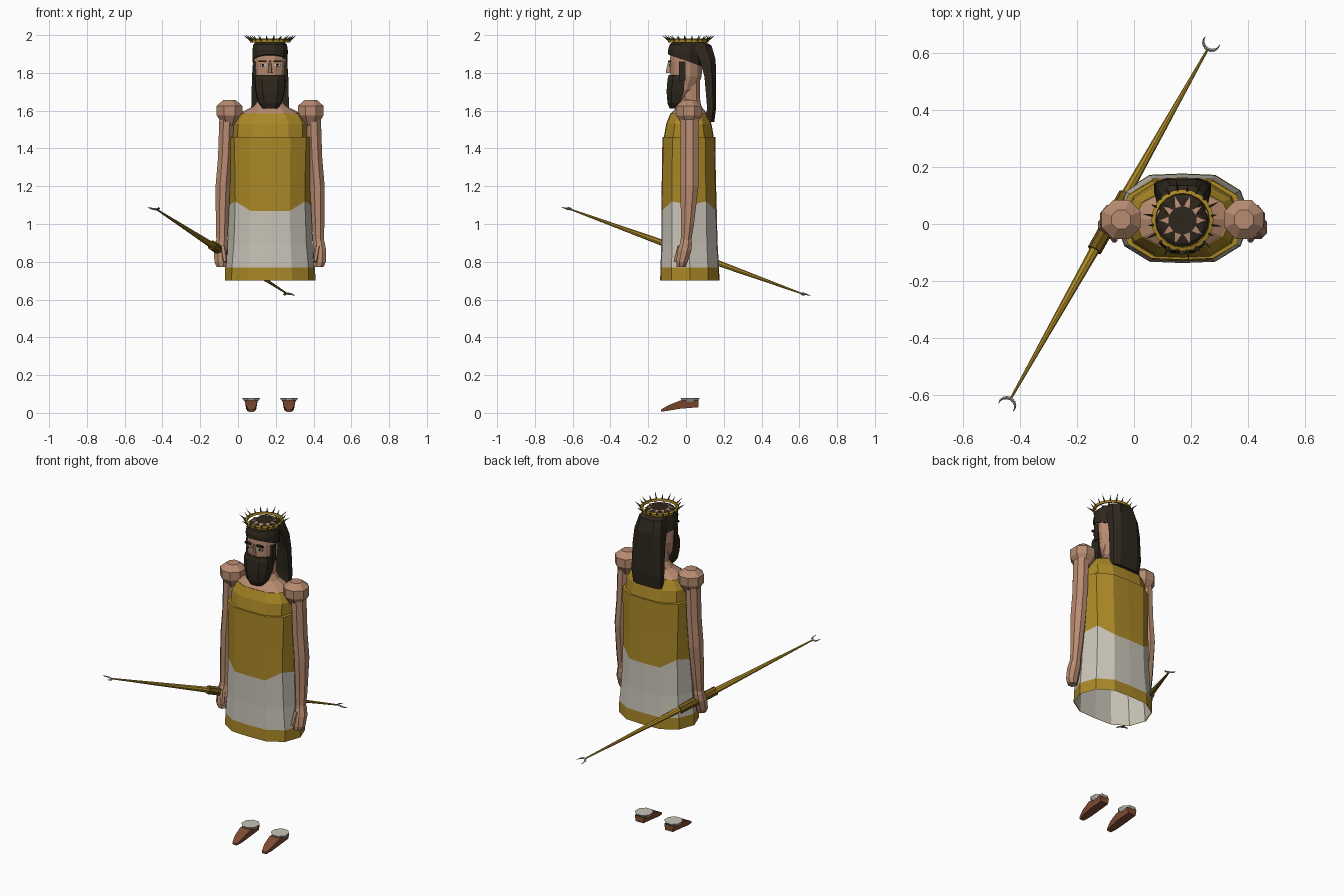
import bpy, bmesh, math
from mathutils import Vector, Matrix

if "Cube" in bpy.data.objects:
    bpy.data.objects.remove(bpy.data.objects["Cube"])

CX = 0.17  # body centre line


def mat(name, rgb):
    m = bpy.data.materials.new(name)
    m.diffuse_color = (*rgb, 1)
    m.use_nodes = True
    m.node_tree.nodes["Principled BSDF"].inputs["Base Color"].default_value = m.diffuse_color
    return m


GOLD = mat("gold cloth", (0.40, 0.245, 0.02))
WHITE = mat("white linen", (0.58, 0.55, 0.48))
SKIN = mat("skin", (0.48, 0.26, 0.165))
HAIR = mat("dark hair", (0.027, 0.02, 0.012))
LEATHER = mat("brown leather", (0.21, 0.07, 0.032))
THORN = mat("thorn green", (0.05, 0.055, 0.014))
GRIP = mat("dark grip", (0.15, 0.085, 0.008))
SILVER = mat("silver", (0.40, 0.40, 0.40))


def finish(name, bm, mats, flip=False):
    bmesh.ops.recalc_face_normals(bm, faces=bm.faces)
    if flip:
        bmesh.ops.reverse_faces(bm, faces=bm.faces)
    me = bpy.data.meshes.new(name)
    bm.to_mesh(me)
    bm.free()
    for m in mats:
        me.materials.append(m)
    ob = bpy.data.objects.new(name, me)
    bpy.context.collection.objects.link(ob)
    return ob


def ngon(n):
    return [(math.cos(2 * math.pi * (i + .5) / n), math.sin(2 * math.pi * (i + .5) / n)) for i in range(n)]


def loft(name, rings, sec, mats, seg=None, bottom=True, top=True, zf=None, flip=False):
    """Skin rings (cx, cy, z, rx, ry); seg = material index per band; zf shifts z by ring and section."""
    bm = bmesh.new()
    loops = []
    for k, (cx, cy, z, rx, ry) in enumerate(rings):
        loops.append([bm.verts.new((cx + rx * u, cy + ry * v, z + (zf(k, u, v) if zf else 0))) for u, v in sec])
    n = len(sec)
    for k in range(len(rings) - 1):
        for i in range(n):
            j = (i + 1) % n
            f = bm.faces.new((loops[k][i], loops[k][j], loops[k + 1][j], loops[k + 1][i]))
            f.material_index = seg[k] if seg else 0
    if bottom:
        bm.faces.new(loops[0][::-1])
    if top:
        bm.faces.new(loops[-1]).material_index = seg[-1] if seg else 0
    return finish(name, bm, mats, flip)


def add_rod(bm, p0, p1, r0, r1, n=6):
    p0, p1 = Vector(p0), Vector(p1)
    d = p1 - p0
    M = Matrix.Translation((p0 + p1) / 2) @ d.to_track_quat('Z', 'Y').to_matrix().to_4x4()
    bmesh.ops.create_cone(bm, cap_ends=True, segments=n, radius1=r0, radius2=r1, depth=d.length, matrix=M)


def rod(name, p0, p1, r0, r1, m, n=6):
    bm = bmesh.new()
    add_rod(bm, p0, p1, r0, r1, n)
    return finish(name, bm, [m])


def box(name, c, s, m):
    bm = bmesh.new()
    bmesh.ops.create_cube(bm, size=1, matrix=Matrix.Translation(c) @ Matrix.Diagonal((*s, 1)))
    return finish(name, bm, [m])


OCT, HEX = ngon(8), ngon(6)
BODY = [(0, -1), (.48, -.97), (.85, -.62), (1, 0), (.85, .62), (.48, .97),
        (0, 1), (-.48, .97), (-.85, .62), (-1, 0), (-.85, -.62), (-.48, -.97)]


# tunic: gold hem, white skirt, gold top with a dipping lower edge, stepped bodice
def waist_dip(k, u, v):
    return (0.05 if .8 < abs(u) < .9 else 0.03 if abs(u) > .9 else 0) if k == 3 else 0


loft("tunic", [(CX, .02, .70, .24, .157), (CX, .02, .77, .238, .155), (CX, .018, .90, .225, .149),
               (CX, .016, 1.07, .217, .147), (CX, .015, 1.25, .218, .143), (CX, .015, 1.46, .224, .14),
               (CX, .015, 1.461, .203, .132), (CX, .015, 1.53, .20, .12), (CX, .015, 1.585, .168, .098)],
     BODY, [GOLD, WHITE], [0, 1, 1, 0, 0, 0, 0, 0], bottom=False, zf=waist_dip)
loft("tunic_lining", [(CX, .02, .701, .235, .153), (CX, .018, .90, .219, .144), (CX, .015, 1.25, .21, .137)],
     BODY, [WHITE], bottom=False, flip=True)

# shoulders, neck and head
loft("neck", [(CX, .015, 1.583, .167, .097), (CX, .02, 1.625, .085, .06), (CX, .025, 1.66, .06, .05),
              (CX, .025, 1.76, .06, .05)], BODY, [SKIN])
loft("head", [(CX, -.035, 1.66, .04, .04), (CX, -.015, 1.71, .07, .07), (CX, 0, 1.78, .085, .086),
              (CX, 0, 1.86, .09, .088), (CX, 0, 1.93, .085, .083)], ngon(12), [SKIN])
loft("nose", [(CX, -.085, 1.80, .017, .022), (CX, -.085, 1.808, .015, .022), (CX, -.085, 1.865, .007, .008)],
     [(-1, 1), (1, 1), (0.4, -1), (-0.4, -1)], [SKIN])


# hair cap (lower at the back), long back hair and beard
def fringe(k, u, v):
    return -.033 * v if k == 0 else 0


loft("hair_cap", [(CX, -.003, 1.865, .096, .094), (CX, -.003, 1.92, .097, .095), (CX, 0, 1.95, .092, .09),
                  (CX, .005, 1.967, .075, .074), (CX, .01, 1.974, .046, .046)], ngon(12), [HAIR], zf=fringe)
loft("back_hair", [(CX, .125, 1.54, .094, .025), (CX, .133, 1.62, .10, .027), (CX, .125, 1.78, .096, .034),
                   (CX, .11, 1.87, .09, .047), (CX, .08, 1.945, .075, .055), (CX, .05, 1.97, .055, .04)],
     [(-1, -.8), (-.5, -.3), (.5, -.3), (1, -.8), (1, .4), (.6, 1), (-.6, 1), (-1, .4)], [HAIR])
loft("beard", [(CX, -.065, 1.612, .04, .022), (CX, -.065, 1.64, .062, .033), (CX, -.058, 1.70, .078, .045),
               (CX, -.052, 1.765, .084, .046), (CX, -.05, 1.79, .078, .042)],
     [(-.5, -1), (.5, -1), (.95, -.4), (1, 1), (-1, 1), (-.95, -.4)], [HAIR])
for s, side in ((-1, "left"), (1, "right")):
    X = lambda d: CX + s * d
    # facial details
    box(side + "_sideburn", (X(.083), -.02, 1.81), (.016, .034, .10), HAIR)
    box(side + "_brow", (X(.04), -.087, 1.862), (.042, .014, .009), HAIR)
    box(side + "_eye", (X(.038), -.084, 1.84), (.032, .009, .014), WHITE)
    box(side + "_pupil", (X(.038), -.088, 1.84), (.012, .006, .013), HAIR)
    # faceted shoulder ball flowing into the arm
    loft(side + "_shoulder", [(X(.215), .017, 1.52, .035, .038), (X(.215), .016, 1.575, .074, .074),
                              (X(.215), .016, 1.625, .074, .074), (X(.215), .016, 1.656, .036, .036)],
         OCT, [SKIN])
    loft(side + "_arm", [(X(.255), 0, .91, .032, .03), (X(.254), .008, 1.0, .036, .037),
                         (X(.25), .018, 1.2, .042, .052), (X(.238), .018, 1.35, .041, .052),
                         (X(.23), .018, 1.56, .042, .052)], OCT, [SKIN])
    # hand with thumb
    loft(side + "_hand", [(X(.257), -.025, .772, .028, .026), (X(.262), -.022, .80, .036, .033),
                          (X(.262), -.008, .86, .038, .04), (X(.258), 0, .90, .034, .034),
                          (X(.255), 0, .925, .03, .029)], OCT, [SKIN])
    rod(side + "_thumb", (X(.25), -.03, .88), (X(.238), -.056, .80), .017, .011, SKIN)
    # shoe: sloping wedge with a pale cuff
    bm = bmesh.new()
    prof = [(.066, .03, .066, .032), (-.03, .022, .066, .034), (-.09, .012, .042, .028), (-.132, .006, .018, .016)]
    loops = [[bm.verts.new((X(.10) + a * w, y, z)) for a, z in ((-.8, z0), (.8, z0), (1, z1), (-1, z1))]
             for y, z0, z1, w in prof]
    for a, b in zip(loops, loops[1:]):
        for i in range(4):
            bm.faces.new((a[i], a[(i + 1) % 4], b[(i + 1) % 4], b[i]))
    bm.faces.new(loops[0])
    bm.faces.new(loops[-1])
    finish(side + "_shoe", bm, [LEATHER])
    loft(side + "_shoe_cuff", [(X(.10), .02, .058, .036, .042), (X(.10), .022, .078, .052, .055)], OCT, [WHITE])

# crown: gold ring, two rows of thorns and a pale star on the scalp
bm = bmesh.new()
N = 20
rim = [[bm.verts.new((CX + r * math.cos(t), .013 + r * math.sin(t), z))
        for r, z in ((.092, 1.967), (.107, 1.962), (.109, 1.976), (.095, 1.981))]
       for t in [2 * math.pi * i / N for i in range(N)]]
for i in range(N):
    a, b = rim[i], rim[(i + 1) % N]
    for j in range(4):
        bm.faces.new((a[j], a[(j + 1) % 4], b[(j + 1) % 4], b[j]))
finish("crown_ring", bm, [GOLD])
bm = bmesh.new()
for i in range(N):
    t = 2 * math.pi * (i + .5) / N
    c, s = math.cos(t), math.sin(t)
    r1, z1 = (.142, 1.999) if i % 2 else (.122, 1.998)
    add_rod(bm, (CX + .10 * c, .013 + .10 * s, 1.969), (CX + r1 * c, .013 + r1 * s, z1), .0065, .0004, 4)
finish("crown_thorns", bm, [THORN])
bm = bmesh.new()
for i in range(10):
    t = 2 * math.pi * i / 10
    P = lambda r, a, z: bm.verts.new((CX + r * math.cos(t + a), .013 + r * math.sin(t + a), z))
    bm.faces.new((P(.05, -.24, 1.977), P(.088, 0, 1.971), P(.05, .24, 1.977)))
finish("scalp_star", bm, [SKIN])

# double-ended staff held in one hand, with crescent tips
A, B = Vector((-.432, -.612, 1.078)), Vector((.258, .612, .632))
M = A.lerp(B, .5)
D = (B - A).normalized()
SIDE = D.cross(Vector((0, 0, 1))).normalized()
rod("staff_front", M, A, .02, .004, GOLD, 8)
rod("staff_back", M, B, .02, .004, GOLD, 8)
rod("staff_grip", A.lerp(B, .425), A.lerp(B, .585), .026, .026, GRIP, 8)
for name, tip, d in (("front_crescent", A, -D), ("back_crescent", B, D)):
    bm = bmesh.new()
    c = tip + d * .031
    pts = []
    for i in range(9):
        t = math.radians(-105 + 210 * i / 8)
        w = .0055 * math.cos(t * .84) + .0006
        pts.append((c - d * .03 * math.cos(t) + SIDE * .03 * math.sin(t), w))
    for (p, w0), (q, w1) in zip(pts, pts[1:]):
        add_rod(bm, p, q, w0, w1, 4)
    finish(name, bm, [SILVER])
